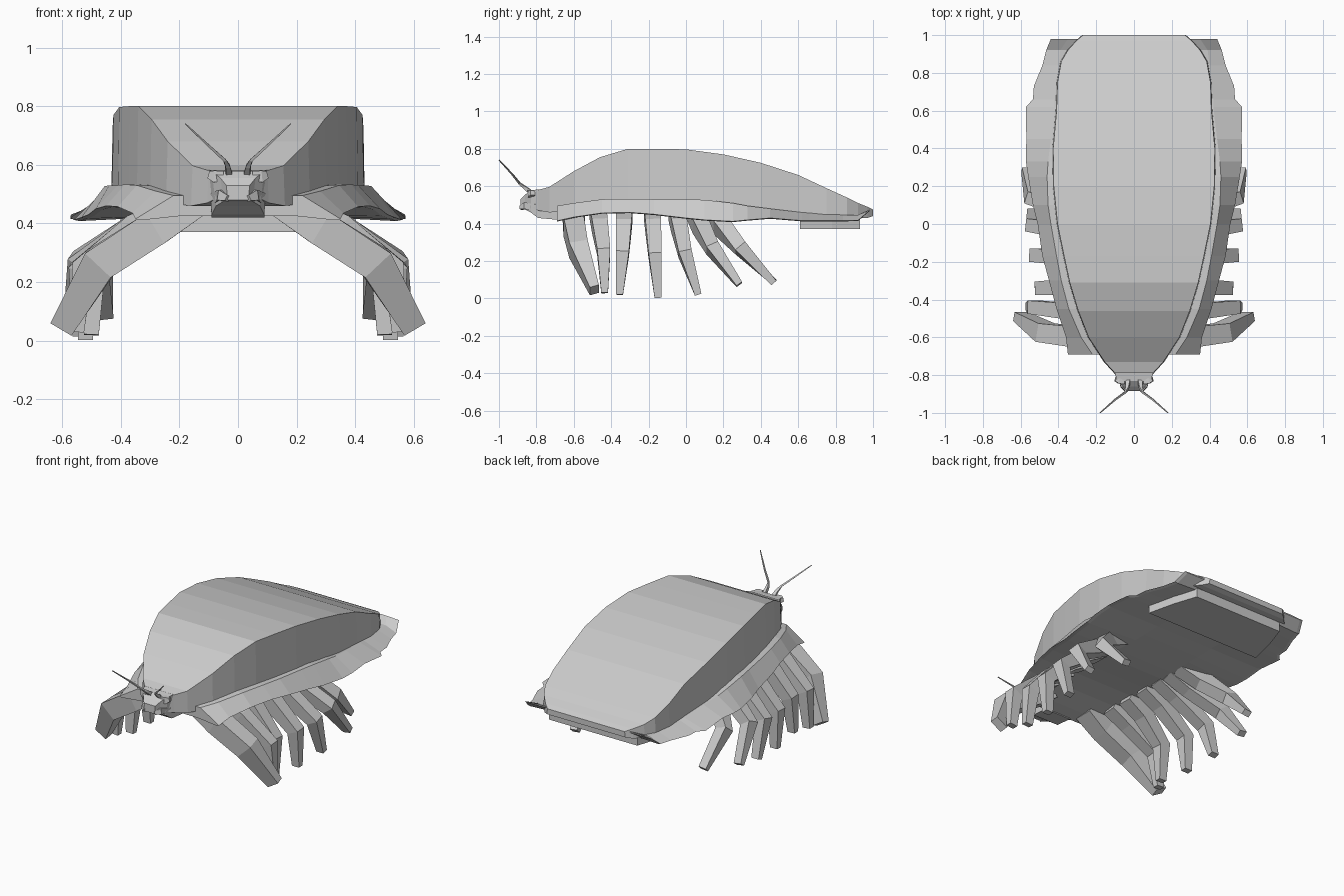
import bpy
import bmesh
from mathutils import Vector


def loft(name, rings, mirror=False):
    """Skin a row of equal-sized point loops, with capped ends."""
    n = len(rings[0])
    verts = [p for r in rings for p in r]
    faces = [list(range(n)), list(range((len(rings) - 1) * n, len(rings) * n))]
    for k in range(len(rings) - 1):
        for i in range(n):
            j = (i + 1) % n
            faces.append([k * n + i, k * n + j, (k + 1) * n + j, (k + 1) * n + i])
    me = bpy.data.meshes.new(name)
    me.from_pydata(verts, [], faces)
    bm = bmesh.new()
    bm.from_mesh(me)
    bmesh.ops.recalc_face_normals(bm, faces=bm.faces)
    bm.to_mesh(me)
    bm.free()
    ob = bpy.data.objects.new(name, me)
    bpy.context.collection.objects.link(ob)
    if mirror:
        ob.modifiers.new("Mirror", 'MIRROR').use_axis[0] = True
    return ob


def limb(name, path, radii):
    """Four-sided tapering limb along a path, mirrored in x. radii = (along y, across)."""
    pts = [Vector(p) for p in path]
    rings = []
    for i, p in enumerate(pts):
        t = (pts[min(i + 1, len(pts) - 1)] - pts[max(i - 1, 0)]).normalized()
        u = (Vector((0, 1, 0)) - t * t.y).normalized()
        v = t.cross(u)
        a, b = radii[i]
        rings.append([p + u * a * s + v * b * q
                      for s, q in ((1, 1), (-1, 1), (-1, -1), (1, -1))])
    return loft(name, rings, True)


def both(half, y):
    """Complete a symmetric section from its right half, top to bottom."""
    return [(x, y, z) for x, z in half] + [(-x, y, z) for x, z in reversed(half)]


# Domed back shell: y, half width, top z, bottom z
dome = [(-.84, .06, .56, .49), (-.79, .10, .58, .47), (-.73, .155, .597, .46),
        (-.60, .24, .68, .47), (-.46, .295, .755, .48), (-.31, .34, .80, .49),
        (-.17, .37, .80, .49), (0, .405, .797, .48), (.2, .425, .77, .47),
        (.4, .428, .725, .45), (.6, .41, .66, .44), (.75, .405, .59, .43),
        (.86, .385, .54, .43), (.92, .35, .51, .43), (.97, .305, .49, .43),
        (1.0, .27, .475, .44)]
loft("back_shell", [both([(w, zt), (w + .005, zb)], y) for y, w, zt, zb in dome])

# Flared skirt: y, ridge half width, ridge z, rim half width, rim z
skirt = [(-.69, .22, .495, .35, .415), (-.60, .28, .51, .36, .435), (-.45, .345, .53, .41, .457),
         (-.3, .385, .533, .45, .46), (-.17, .41, .53, .485, .45), (0, .44, .53, .51, .43),
         (.1, .455, .527, .535, .42), (.25, .46, .51, .56, .412), (.33, .455, .495, .572, .42),
         (.45, .44, .48, .57, .43), (.62, .42, .46, .572, .416), (.66, .42, .457, .535, .416),
         (.73, .41, .45, .53, .416), (.84, .40, .447, .485, .416), (.92, .39, .447, .465, .418),
         (.98, .35, .475, .44, .47)]
loft("side_skirt", [both([(r - .06, rz), (r, rz), (w, wz), (w - .02, wz - .004),
                          (.2, max(.425, wz - .002))], y)
                    for y, r, rz, w, wz in skirt])

# Belly plate under the tail, tapering backwards
loft("tail_plate", [both([(x, .43), (x, .37)], y)
                    for y, x in ((.61, .40), (.78, .36), (.93, .31))])

# Faceted head
head = [(-.68, .09, .54, .09, .42), (-.79, .10, .583, .09, .43), (-.83, .09, .578, .075, .46),
        (-.86, .06, .555, .05, .475), (-.885, .04, .53, .035, .48)]
loft("head", [both([(a, zt), (b, zb)], y) for y, a, zt, b, zb in head])
limb("eye", [(.05, -.825, .56), (.08, -.825, .56), (.098, -.82, .565)],
     [(.022, .018), (.02, .02), (.012, .012)])
limb("jaw", [(.07, -.80, .49), (.055, -.86, .495), (.035, -.885, .485)],
     [(.02, .02), (.015, .018), (.008, .01)])
limb("antenna", [(.03, -.82, .56), (.035, -.865, .595), (.045, -.89, .615),
                 (.10, -.93, .665), (.18, -1.0, .74)],
     [(.012, .012), (.008, .008), (.005, .005), (.004, .004), (.002, .002)])

# Large front legs
limb("front_leg", [(.14, -.60, .46), (.28, -.60, .385), (.47, -.575, .265), (.60, -.49, .045)],
     [(.06, .04), (.055, .06), (.05, .06), (.025, .042)])

# Six smaller pairs: hip y, knee (x, y, z), foot (x, y, z)
legs = [(-.47, (.53, -.44, .25), (.55, -.435, .03)),
        (-.33, (.49, -.34, .24), (.50, -.355, .02)),
        (-.18, (.52, -.165, .23), (.52, -.15, .003)),
        (-.05, (.54, -.005, .24), (.54, .065, .02)),
        (.05, (.54, .14, .27), (.57, .285, .075)),
        (.14, (.47, .29, .27), (.45, .47, .085))]
for i, (hy, knee, foot) in enumerate(legs):
    mid = (.35, hy * .7 + knee[1] * .3, .39)
    limb("walking_leg_%d" % (i + 2), [(.22, hy, .455), mid, knee, foot],
         [(.045, .035), (.042, .045), (.035, .038), (.018, .025)])
